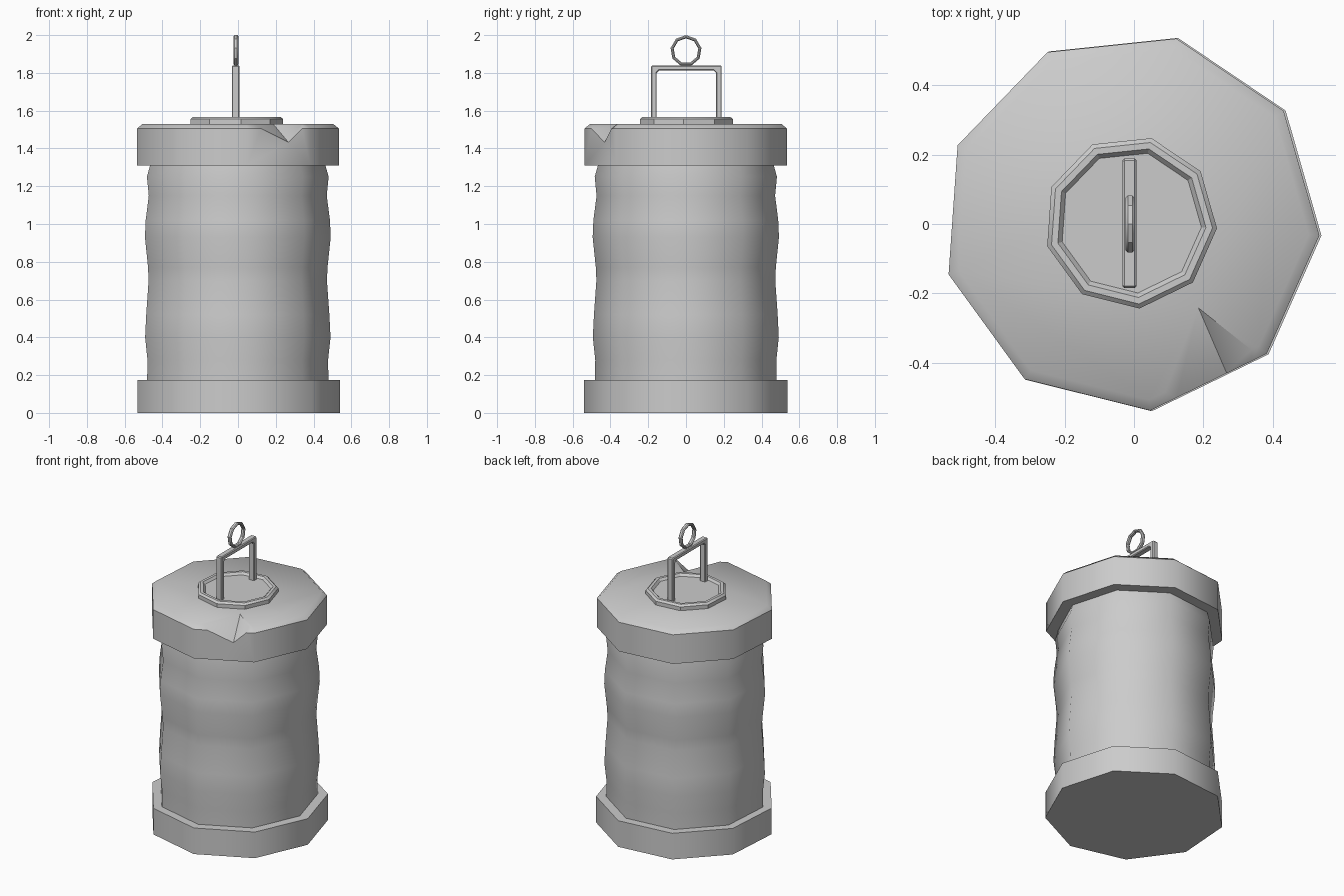
import bpy, bmesh, math
from mathutils import Vector

if "Cube" in bpy.data.objects:
    bpy.data.objects.remove(bpy.data.objects["Cube"])

CX, CY = -0.01, 0.005
SIDES, START = 9, math.radians(-4)


def finish(name, bm, angle=44):
    bmesh.ops.recalc_face_normals(bm, faces=bm.faces)
    me = bpy.data.meshes.new(name)
    bm.to_mesh(me)
    bm.free()
    ob = bpy.data.objects.new(name, me)
    bpy.context.collection.objects.link(ob)
    smooth(ob, angle)
    return ob


def smooth(ob, angle):
    bpy.ops.object.select_all(action='DESELECT')
    ob.select_set(True)
    bpy.context.view_layer.objects.active = ob
    if angle:
        bpy.ops.object.shade_smooth_by_angle(angle=math.radians(angle))


def turned(name, profile, cx=CX, angle=44):
    """Nine-sided solid from (radius, z) rings, capped at both ends."""
    bm = bmesh.new()
    rings = []
    for r, z in profile:
        rings.append([bm.verts.new((cx + r * math.cos(START + i * math.tau / SIDES),
                                    CY + r * math.sin(START + i * math.tau / SIDES), z))
                      for i in range(SIDES)])
    for a, b in zip(rings, rings[1:]):
        for i in range(SIDES):
            j = (i + 1) % SIDES
            bm.faces.new((a[i], a[j], b[j], b[i]))
    bm.faces.new(rings[0][::-1])
    bm.faces.new(rings[-1])
    return finish(name, bm, angle)


# base rim
turned("base", [(0.548, 0), (0.548, 0.175), (0.48, 0.175)], cx=-0.006)

# wavy canister body
turned("body", [(0.485, 0.1), (0.49, 0.175), (0.488, 0.28), (0.501, 0.4), (0.495, 0.52),
                (0.482, 0.70), (0.485, 0.77), (0.502, 0.93), (0.498, 1.02),
                (0.481, 1.15), (0.491, 1.25), (0.474, 1.31), (0.474, 1.4)])

# lid with a bevelled top edge
lid = turned("lid", [(0.546, 1.31), (0.546, 1.505), (0.515, 1.53)], angle=0)

# wedge-shaped dent in the lid edge
bm = bmesh.new()
tip = Vector((0.185, -0.24, 1.531))
ends = [Vector((0.08, -0.505, 1.531)), Vector((0.355, -0.375, 1.531))]
deep = Vector((0.265, -0.425, 1.435))
pts = [tip, tip + (deep - tip) * 1.3]
pts += [tip + (e - tip) * 1.3 for e in ends]
pts += [p + Vector((0, 0, 0.15)) for p in (pts[0], pts[2], pts[3])]
for p in pts:
    bm.verts.new(p)
bmesh.ops.convex_hull(bm, input=bm.verts)
cutter = finish("dent_cutter", bm, 0)
cutter.hide_render = True
mod = lid.modifiers.new("dent", 'BOOLEAN')
mod.operation = 'DIFFERENCE'
mod.solver = 'EXACT'
mod.object = cutter
smooth(lid, 0)
bpy.ops.object.modifier_apply(modifier="dent")
bpy.data.objects.remove(cutter)
smooth(lid, 44)

# raised collar with a shallow recess
turned("collar", [(0.25, 1.52), (0.25, 1.555), (0.237, 1.567), (0.218, 1.567),
                  (0.205, 1.552)], angle=30)

# square bail handle
bm = bmesh.new()
X0, W = -0.033, 0.04
half = [(0.187, 1.54), (0.187, 1.833), (0.181, 1.84)]
inner = [(0.145, 1.812), (0.157, 1.80), (0.157, 1.54)]
outline = half + [(-y, z) for y, z in half[::-1]]
outline += [(-y, z) for y, z in inner[::-1]] + inner
face = bm.faces.new([bm.verts.new((X0, y + 0.002, z)) for y, z in outline])
ext = bmesh.ops.extrude_face_region(bm, geom=[face])
bmesh.ops.translate(bm, vec=(W, 0, 0),
                    verts=[v for v in ext["geom"] if isinstance(v, bmesh.types.BMVert)])
rim = [e for e in bm.edges if abs(e.verts[0].co.x - e.verts[1].co.x) < 1e-5]
bmesh.ops.bevel(bm, geom=rim, offset=0.005, segments=1, affect='EDGES')
finish("handle", bm, 30)

# small hanging ring on top
bm = bmesh.new()
N = 9
section = [(0.083, -0.007), (0.083, 0.007), (0.077, 0.013), (0.071, 0.013),
           (0.066, 0.007), (0.066, -0.007), (0.071, -0.013), (0.077, -0.013)]
loops = []
for i in range(N):
    a = math.pi / 2 + i * math.tau / N
    loops.append([bm.verts.new((-0.011 + x, r * math.cos(a), 1.917 + r * math.sin(a)))
                  for r, x in section])
for i in range(N):
    a, b = loops[i], loops[(i + 1) % N]
    for k in range(len(section)):
        m = (k + 1) % len(section)
        bm.faces.new((a[k], a[m], b[m], b[k]))
finish("top_ring", bm, 30)
